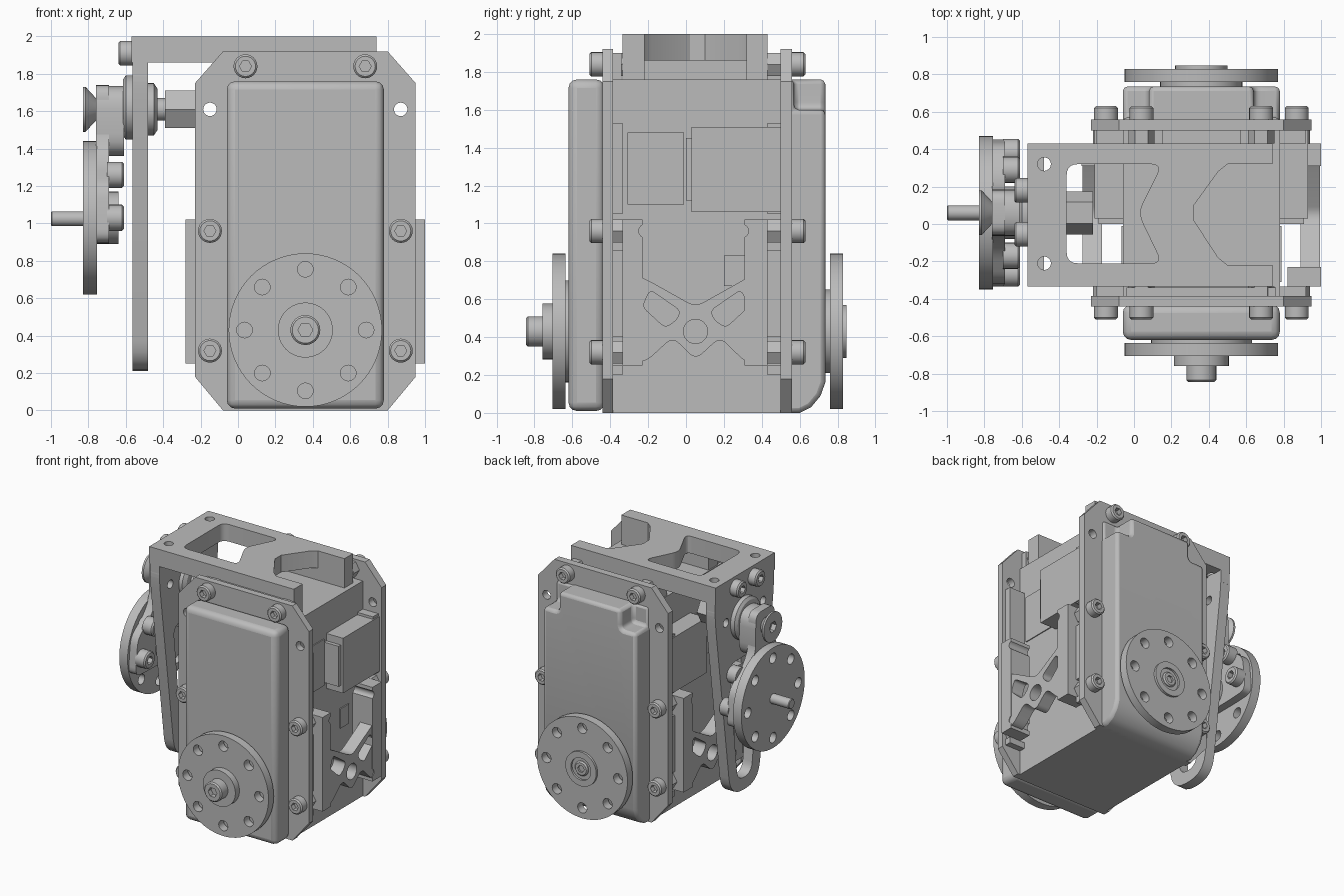
import bpy, bmesh, math
from mathutils import Vector

if "Cube" in bpy.data.objects:
    bpy.data.objects.remove(bpy.data.objects["Cube"], do_unlink=True)

grey = bpy.data.materials.new("satin_grey")
grey.use_nodes = True
grey.diffuse_color = (0.5, 0.5, 0.5, 1)
grey.node_tree.nodes["Principled BSDF"].inputs["Base Color"].default_value = (0.5, 0.5, 0.5, 1)

MID = 0.36      # side-to-side centre of the actuator
Y0 = 0.06       # centre line of the side lever


def place(axis, u, v, a):
    return {"x": (a, u, v), "y": (u, a, v), "z": (u, v, a)}[axis]


def finish(name, bm, bevel=0):
    bmesh.ops.recalc_face_normals(bm, faces=bm.faces)
    me = bpy.data.meshes.new(name)
    bm.to_mesh(me)
    bm.free()
    me.materials.append(grey)
    ob = bpy.data.objects.new(name, me)
    bpy.context.collection.objects.link(ob)
    if bevel:
        m = ob.modifiers.new("edge", "BEVEL")
        m.width, m.segments = bevel, 3
    return ob


def rings(bm, axis, loops):
    """Skin a list of (outline, depth) loops and cap both ends."""
    vs = [[bm.verts.new(place(axis, u, v, a)) for u, v in pts] for pts, a in loops]
    n = len(vs[0])
    for p, q in zip(vs, vs[1:]):
        for i in range(n):
            bm.faces.new((p[i], p[(i + 1) % n], q[(i + 1) % n], q[i]))
    bm.faces.new(vs[0])
    bm.faces.new(vs[-1])


def circle(u, v, r, n=32, turn=0.0):
    return [(u + r * math.cos(turn + math.tau * i / n), v + r * math.sin(turn + math.tau * i / n)) for i in range(n)]


def rounded(pts, r, steps=5):
    """Fillet every corner of a polygon."""
    out = []
    pts = [Vector(p) for p in pts]
    for i, p in enumerate(pts):
        a, b = pts[i - 1] - p, pts[(i + 1) % len(pts)] - p
        a, b = (d.normalized() * min(r, d.length * 0.45) for d in (a, b))
        for k in range(steps + 1):
            t = k / steps
            out.append(tuple(p + a * (1 - t) ** 2 + b * t ** 2))
    return out


def prism(name, axis, outline, a0, a1, bevel=0):
    bm = bmesh.new()
    rings(bm, axis, [(outline, a0), (outline, a1)])
    return finish(name, bm, bevel)


def box(name, x, y, z, bevel=0):
    return prism(name, "z", [(x[0], y[0]), (x[1], y[0]), (x[1], y[1]), (x[0], y[1])], z[0], z[1], bevel)


def lathe(name, axis, u, v, profile, n=40):
    bm = bmesh.new()
    rings(bm, axis, [(circle(u, v, r, n), a) for a, r in profile])
    return finish(name, bm)


def cut(ob, axis, outlines, a0, a1):
    """Cut outlines through a part."""
    bm = bmesh.new()
    for o in outlines:
        rings(bm, axis, [(o, a0), (o, a1)])
    tool = finish("cutter", bm)
    tool.hide_render = True
    m = ob.modifiers.new("cut", "BOOLEAN")
    m.operation, m.object, m.solver = "DIFFERENCE", tool, "EXACT"
    bpy.context.view_layer.objects.active = ob
    bpy.ops.object.modifier_apply(modifier=m.name)
    bpy.data.objects.remove(tool, do_unlink=True)
    return ob


def bolt(name, axis, u, v, base, top, r=0.064):
    d = math.copysign(1, top - base)
    ob = lathe(name, axis, u, v, [(base, r), (top - d * 0.01, r), (top, r - 0.01)], 24)
    return cut(ob, axis, [circle(u, v, r * 0.5, 6)], top - d * 0.04, top + d * 0.02)


def horn_holes(u, v):
    return [circle(*circle(u, v, 0.325, 8)[i], 0.042, 16) for i in range(8)]


# Actuator case: middle, front cover, rear cover with notched top corners
box("case_middle", (-0.06, 0.78), (-0.44, 0.56), (0.0, 1.76))
box("front_cover", (-0.06, 0.78), (-0.62, -0.43), (0.01, 1.76), 0.045)
rear = prism("rear_cover", "x", [(0.5, 0), (0.6, 0.0), (0.66, 0.03), (0.71, 0.09), (0.735, 0.16), (0.735, 1.76), (0.5, 1.76)], -0.06, 0.78)
for x in (-0.06, 0.78):
    s = 0.14 if x < MID else -0.14
    notch = [(x - s, 1.6), (x + s, 1.6), (x + s, 1.9), (x - s, 1.9)]
    cut(rear, "y", [rounded(notch, 0.04)], 0.57, 0.9)
edge = rear.modifiers.new("edge", "BEVEL")
edge.width, edge.segments = 0.025, 2

# Octagonal clamping plates with bolts and nuts
octagon = [(-0.08, 0), (0.8, 0), (0.95, 0.18), (0.95, 1.75), (0.8, 1.92), (-0.08, 1.92), (-0.23, 1.75), (-0.23, 0.18)]
spots = [(MID + s * dx, z) for s in (-1, 1) for dx, z in ((0.51, 0.32), (0.51, 0.96), (0.32, 1.84))]
for side, inner, outer, head, nut in (("front", -0.385, -0.44, -0.51, -0.335), ("rear", 0.5, 0.56, 0.63, 0.43)):
    plate = prism(side + "_plate", "y", octagon, inner, outer)
    cut(plate, "y", [circle(MID + s * 0.51, 1.61, 0.036, 20) for s in (-1, 1)], inner - 0.2, inner + 0.2)
    for u, z in spots:
        bolt(side + "_bolt", "y", u, z, outer, head)
        prism(side + "_nut", "y", circle(u, z, 0.07, 6), inner, nut)
    for x in ((-0.2, -0.06), (0.78, 0.92)):
        for z in ((0.2, 0.25), (0.4, 0.86), (1.05, 1.53)):
            box(side + "_spacer", x, (min(inner, nut), max(inner, nut)), z)
box("rear_top_spacer", (0.15, 0.57), (0.43, 0.51), (1.74, 1.88))
box("front_top_spacer", (-0.04, 0.76), (-0.39, -0.34), (1.74, 1.9))

# Front and rear output horns
front_horn = lathe("front_horn", "y", MID, 0.43, [(-0.637, 0.41), (-0.705, 0.41)], 64)
rear_horn = lathe("rear_horn", "y", MID, 0.43, [(0.76, 0.41), (0.828, 0.41)], 64)
for horn in (front_horn, rear_horn):
    cut(horn, "y", horn_holes(MID, 0.43), -1, 1)
lathe("front_horn_neck", "y", MID, 0.43, [(-0.6, 0.27), (-0.66, 0.27)])
lathe("rear_horn_neck", "y", MID, 0.43, [(0.72, 0.22), (0.78, 0.22)])
lathe("front_horn_boss", "y", MID, 0.43, [(-0.7, 0.147), (-0.758, 0.147)])
bolt("front_horn_bolt", "y", MID, 0.43, -0.75, -0.845, 0.08)
rear_boss = lathe("rear_horn_boss", "y", MID, 0.43, [(0.82, 0.14), (0.847, 0.14)])
cut(rear_boss, "y", [circle(MID, 0.43, 0.09)], 0.83, 0.9)
bolt("rear_horn_bolt", "y", MID, 0.43, 0.82, 0.846, 0.06)

# Top bracket: two rails joined by a waisted web
top = box("top_bracket", (-0.57, 0.74), (-0.335, 0.43), (1.86, 2.0))
window = rounded([(-0.36, -0.21), (-0.36, 0.32), (0.15, 0.32), (0.02, 0.06), (0.15, -0.21)], 0.06)
mouth = [(0.9, -0.22), (0.5, -0.22), (0.45, -0.18), (0.32, 0.02), (0.32, 0.1), (0.45, 0.28), (0.5, 0.32), (0.9, 0.32)]
cut(top, "z", [window, mouth] + [circle(-0.48, y, 0.036, 16) for y in (0.32, -0.21)], 1.7, 2.2)
for y in ((-0.335, -0.22), (0.32, 0.43)):
    box("bracket_foot", (-0.05, 0.74), y, (1.76, 1.87))

# Side brackets and connector boxes, mirrored about the case centre
for side, sx in (("left", lambda x: x), ("right", lambda x: 2 * MID - x)):
    def span(a, b):
        return tuple(sorted((sx(a), sx(b))))
    web = rounded([(-0.25, 0.72), (-0.2, 0.7), (0.05, 0.56), (0.3, 0.7), (0.33, 0.72), (0.33, 0.27),
                   (0.3, 0.28), (0.18, 0.4), (0.05, 0.28), (-0.07, 0.4), (-0.2, 0.28), (-0.25, 0.27)], 0.05)
    web = prism(side + "_bracket_web", "x", web, *span(0.89, 0.995))
    tri = [(-0.23, 0.56), (-0.19, 0.65), (-0.03, 0.54), (-0.05, 0.49), (-0.11, 0.45)]
    holes = [rounded([(0.05 + s * (y - 0.05), z) for y, z in tri], 0.03) for s in (1, -1)]
    cut(web, "x", holes + [circle(0.05, 0.43, 0.064, 24)], -2, 2)
    for y in ((-0.335, -0.23), (0.31, 0.43)):
        leg = box(side + "_bracket_leg", span(0.82, 1.0), y, (0.25, 1.02))
        cut(leg, "x", [circle((-0.215, 0.295)[y[0] > 0], z, 0.035, 16) for z in (0.32, 0.96)], -2, 2)
    box(side + "_connector", span(0.77, 0.93), (0.03, 0.5), (1.06, 1.51))
    box(side + "_connector_lip", span(0.77, 0.91), (0.0, 0.04), (1.12, 1.45))
    box(side + "_label_pad", span(0.77, 0.788), (-0.31, -0.01), (1.1, 1.48))
    box(side + "_case_tab", span(0.77, 0.79), (0.2, 0.31), (0.67, 0.83))

# Tapering link plate hanging from the top bracket
arm = prism("link_plate", "x", rounded([(-0.33, 1.86), (-0.33, 1.72), (-0.13, 0.21), (0.23, 0.21), (0.43, 1.72), (0.43, 1.86)], 0.16)
            , -0.565, -0.48)
slot = rounded([(-0.15, 1.3), (-0.04, 0.31), (0.14, 0.31), (0.25, 1.3)], 0.09)
cut(arm, "x", [slot] + [circle(0.05 + s * 0.24, 1.66, 0.035, 16) for s in (-1, 1)], -1, 0)
box("link_plate_top", (-0.565, -0.48), (-0.33, 0.43), (1.76, 1.87))
for y in (-0.055, 0.18):
    bolt("link_bolt", "x", y, 1.91, -0.565, -0.64, 0.066)

# Pivot: countersunk screw, washers, spacer and hex standoff
pivot = lathe("pivot_screw", "x", Y0, 1.61, [(-0.755, 0.055), (-0.815, 0.12), (-0.83, 0.12)])
cut(pivot, "x", [circle(Y0, 1.61, 0.045, 6)], -0.9, -0.79)
lathe("pivot_washer", "x", Y0, 1.62, [(-0.615, 0.15), (-0.6, 0.172), (-0.56, 0.172)])
lathe("pivot_collar", "x", Y0, 1.61, [(-0.49, 0.14), (-0.45, 0.14), (-0.43, 0.11)])
lathe("pivot_spacer", "x", Y0, 1.61, [(-0.44, 0.06), (-0.38, 0.06)])
prism("hex_standoff", "x", circle(Y0, 1.61, 0.115, 6), -0.39, -0.22)

# Side lever with its horn, shaft and mounting screws
lever = rounded([(Y0 + s * y, z) for s, order in ((-1, 1), (1, -1)) for y, z in
                 [(0.12, 1.74), (0.12, 1.45), (0.2, 1.32), (0.37, 1.2), (0.4, 0.9), (0.2, 0.89)][::order]], 0.07)
prism("lever", "x", lever, -0.76, -0.69)
prism("lever_head", "x", rounded([(Y0 - 0.125, 1.735), (Y0 - 0.125, 1.36), (Y0 + 0.125, 1.36), (Y0 + 0.125, 1.735)], 0.12), -0.76, -0.61)
side_horn = lathe("side_horn", "x", Y0, 1.03, [(-0.755, 0.41), (-0.83, 0.41)], 64)
cut(side_horn, "x", horn_holes(Y0, 1.03), -1, 0)
lathe("side_shaft", "x", Y0, 1.025, [(-0.76, 0.04), (-0.995, 0.04), (-1.0, 0.035)], 24)
lathe("side_hub", "x", Y0, 1.03, [(-0.76, 0.14), (-0.64, 0.14)])
for i in (0, 1, 3, 4):
    bolt("lever_screw", "x", *circle(Y0, 1.03, 0.325, 8)[i], -0.7, -0.61, 0.07)

# Smooth round surfaces while keeping crisp edges
for ob in bpy.context.scene.objects:
    if ob.type == "MESH":
        bpy.ops.object.select_all(action="DESELECT")
        ob.select_set(True)
        bpy.context.view_layer.objects.active = ob
        bpy.ops.object.shade_smooth_by_angle(angle=math.radians(32))
